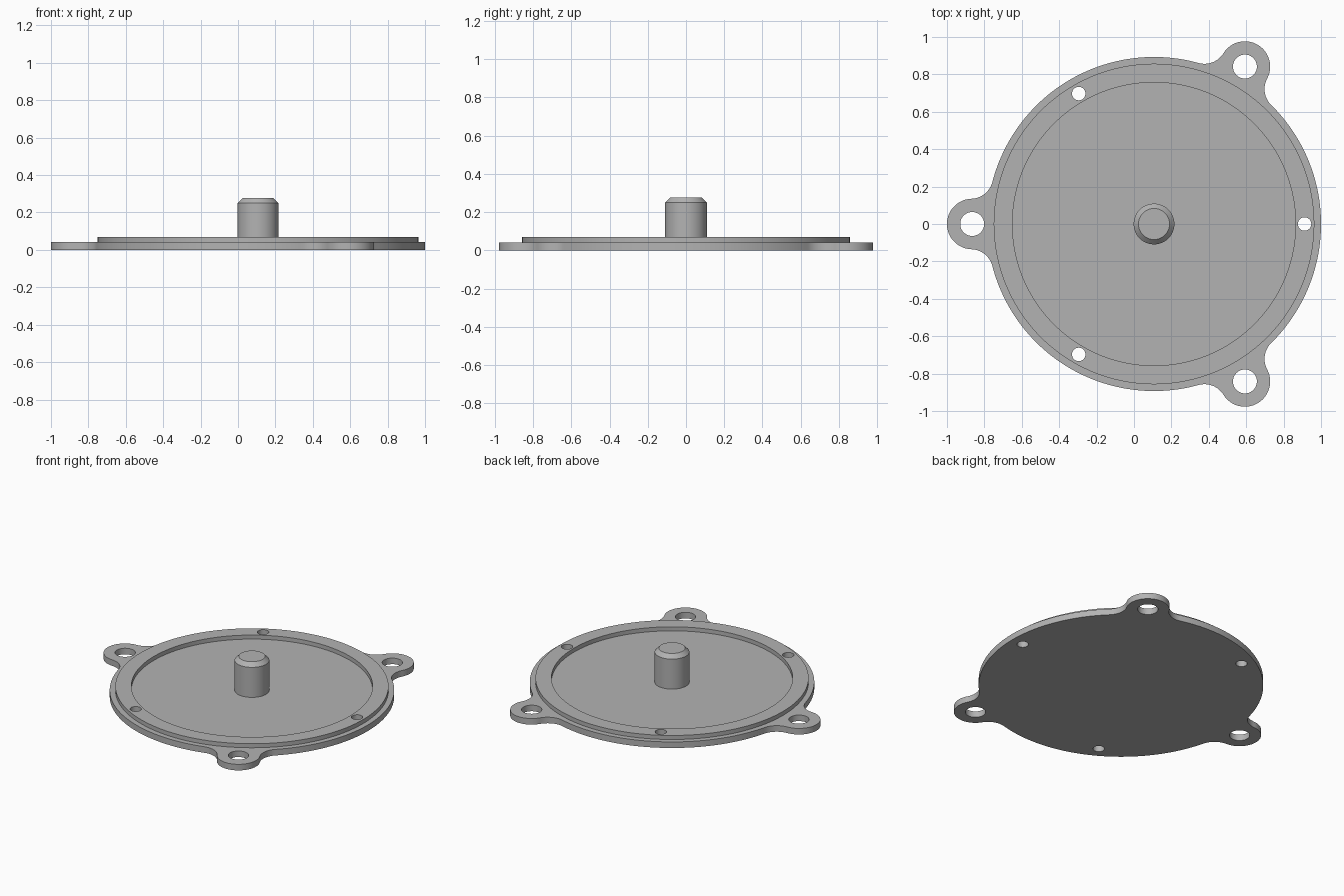
import bpy, bmesh
from math import pi, cos, sin, atan2, sqrt, radians
from mathutils import Vector

if "Cube" in bpy.data.objects:
    bpy.data.objects.remove(bpy.data.objects["Cube"])

CENTRE = Vector((0.107, 0))
DISC_R = 0.893
EAR_D, EAR_R, EAR_HOLE = 0.972, 0.135, 0.064
FILLET = 0.12
PIN_D, PIN_R = 0.805, 0.036
PLATE_TOP, RIM_TOP = 0.042, 0.07

metal = bpy.data.materials.new("grey metal")
metal.use_nodes = True
GREY = (0.45, 0.45, 0.45, 1)
metal.diffuse_color = GREY
metal.node_tree.nodes["Principled BSDF"].inputs["Base Color"].default_value = GREY


def arc(c, r, start, end, n):
    return [c + r * Vector((cos(a), sin(a)))
            for a in (start + (end - start) * i / n for i in range(n + 1))]


def circle(c, r, n):
    return arc(c, r, 0, 2 * pi, n)[:-1]


def polar(r, deg):
    return CENTRE + r * Vector((cos(radians(deg)), sin(radians(deg))))


def finish(name, bm):
    bmesh.ops.remove_doubles(bm, verts=bm.verts, dist=0.0001)
    bmesh.ops.recalc_face_normals(bm, faces=bm.faces)
    mesh = bpy.data.meshes.new(name)
    bm.to_mesh(mesh)
    bm.free()
    mesh.materials.append(metal)
    obj = bpy.data.objects.new(name, mesh)
    bpy.context.collection.objects.link(obj)
    bpy.ops.object.select_all(action='DESELECT')
    obj.select_set(True)
    bpy.context.view_layer.objects.active = obj
    bpy.ops.object.shade_smooth_by_angle(angle=radians(30))
    return obj


def extrude_loops(name, loops, z0, z1):
    """Fill closed outlines (inner ones become holes) and give them thickness."""
    curve = bpy.data.curves.new(name + " outline", 'CURVE')
    curve.dimensions = '2D'
    curve.fill_mode = 'BOTH'
    curve.extrude = (z1 - z0) / 2
    for loop in loops:
        spline = curve.splines.new('POLY')
        spline.points.add(len(loop) - 1)
        for point, p in zip(spline.points, loop):
            point.co = (p.x, p.y, 0, 1)
        spline.use_cyclic_u = True
    temp = bpy.data.objects.new(name + " outline", curve)
    bpy.context.collection.objects.link(temp)
    mesh = bpy.data.meshes.new_from_object(
        temp.evaluated_get(bpy.context.evaluated_depsgraph_get()))
    bm = bmesh.new()
    bm.from_mesh(mesh)
    bmesh.ops.translate(bm, verts=bm.verts, vec=(0, 0, (z0 + z1) / 2))
    bpy.data.objects.remove(temp)
    bpy.data.curves.remove(curve)
    bpy.data.meshes.remove(mesh)
    return finish(name, bm)


# Outline: disc arcs, with three ears blended in by tangent fillets
reach = DISC_R + FILLET
along = (EAR_D**2 + reach**2 - (EAR_R + FILLET)**2) / (2 * EAR_D)
side = sqrt(reach**2 - along**2)
spread = atan2(side, along)
ear_turn = atan2(side, along - EAR_D)
outline = []
for deg in (60, 180, 300):
    t = radians(deg)
    ear = polar(EAR_D, deg)
    before = CENTRE + reach * Vector((cos(t - spread), sin(t - spread)))
    after = CENTRE + reach * Vector((cos(t + spread), sin(t + spread)))
    outline += arc(before, FILLET, t - spread + pi, t - ear_turn + pi, 16)[:-1]
    outline += arc(ear, EAR_R, t - ear_turn, t + ear_turn, 40)[:-1]
    outline += arc(after, FILLET, t + ear_turn - pi, t + spread - pi, 16)[:-1]
    outline += arc(CENTRE, DISC_R, t + spread, t + 2 * pi / 3 - spread, 64)[:-1]

pin_holes = [circle(polar(PIN_D, d), PIN_R, 32) for d in (0, 120, 240)]
ear_holes = [circle(polar(EAR_D, d), EAR_HOLE, 48) for d in (60, 180, 300)]

# Base plate and raised rim
extrude_loops("base_plate", [outline] + ear_holes + pin_holes, 0, PLATE_TOP)
extrude_loops("raised_rim", [circle(CENTRE, 0.857, 192), circle(CENTRE, 0.757, 192)]
              + pin_holes, PLATE_TOP, RIM_TOP)

# Central post with a chamfered top
bm = bmesh.new()
profile = [(0, PLATE_TOP), (0.109, PLATE_TOP), (0.109, 0.25), (0.083, 0.277), (0, 0.277)]
verts = [bm.verts.new((CENTRE.x + r, 0, z)) for r, z in profile]
edges = [bm.edges.new(pair) for pair in zip(verts, verts[1:])]
bmesh.ops.spin(bm, geom=verts + edges, cent=(CENTRE.x, 0, 0), axis=(0, 0, 1),
               angle=2 * pi, steps=64)
finish("central_post", bm)
